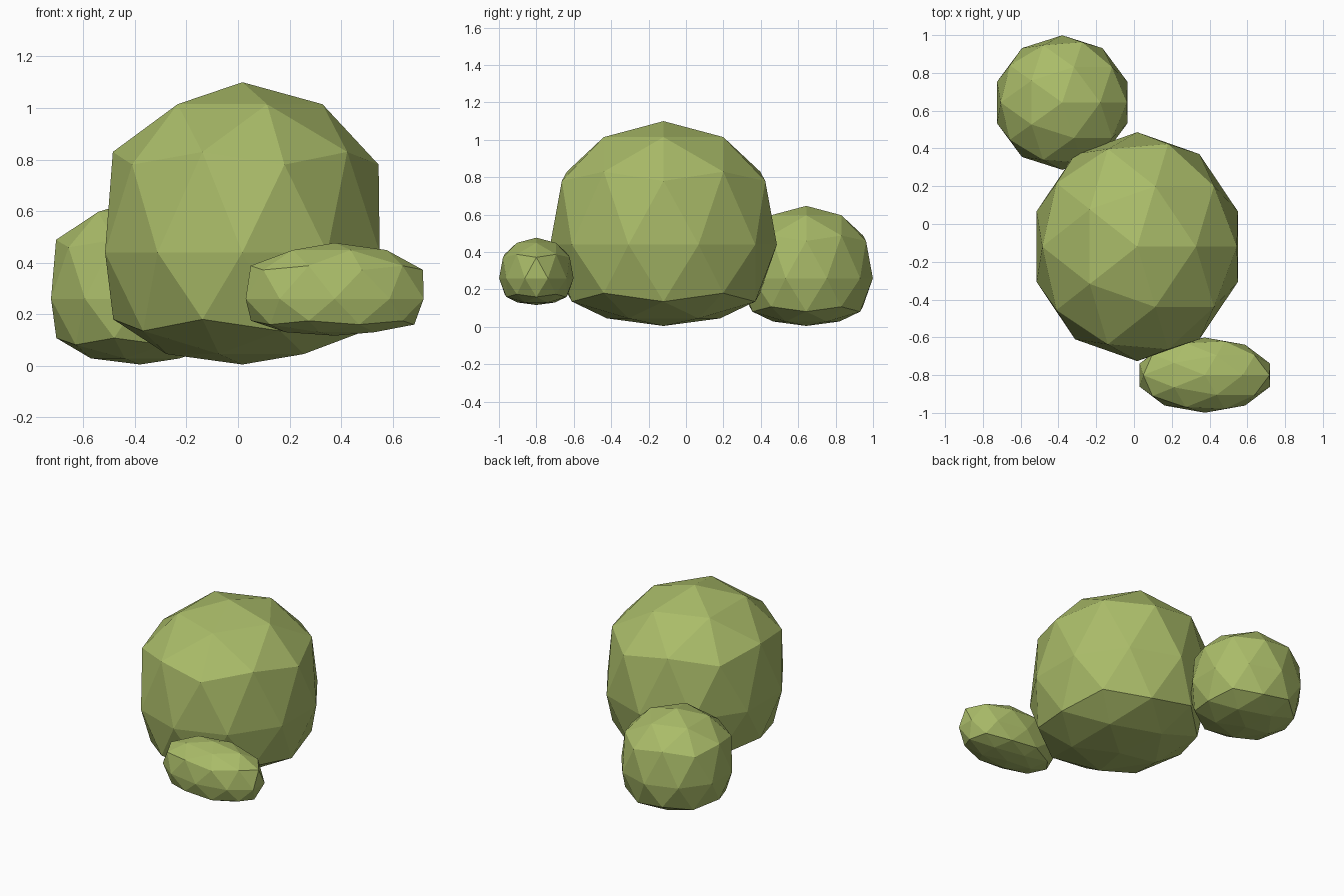
import bpy

if "Cube" in bpy.data.objects:
    bpy.data.objects.remove(bpy.data.objects["Cube"])

leaf = bpy.data.materials.new("leaf_green")
leaf.diffuse_color = (0.40, 0.50, 0.14, 1)
leaf.use_nodes = True
leaf.node_tree.nodes["Principled BSDF"].inputs["Base Color"].default_value = leaf.diffuse_color

# Height of each icosphere ring as a fraction of the clump's height:
# full dome above, sagging and flattened below
RINGS = [(-1.0, 0.0), (-0.851, 0.037), (-0.526, 0.119), (-0.447, 0.16), (0.0, 0.397),
         (0.447, 0.708), (0.526, 0.753), (0.851, 0.922), (1.0, 1.0)]


def ring_height(z):
    return min(RINGS, key=lambda r: abs(r[0] - z))[1]


def clump(name, x, y, rx, ry, bottom, top):
    """Low-poly leaf clump; rx and ry are the radii at the equator."""
    bpy.ops.mesh.primitive_ico_sphere_add(subdivisions=2, radius=1, location=(x, y, 0))
    ob = bpy.context.object
    ob.name = name
    for v in ob.data.vertices:
        bulge = 1.055 if v.co.z > 0.1 else 1.0
        v.co = (v.co.x * rx * bulge, v.co.y * ry * bulge,
                bottom + (top - bottom) * ring_height(v.co.z))
    ob.data.materials.append(leaf)
    return ob


clump("main_clump", 0.017, -0.12, 0.56, 0.606, 0.005, 1.10)
clump("back_clump", -0.38, 0.643, 0.363, 0.356, 0.005, 0.647)
clump("front_clump", 0.375, -0.80, 0.363, 0.199, 0.117, 0.477)
